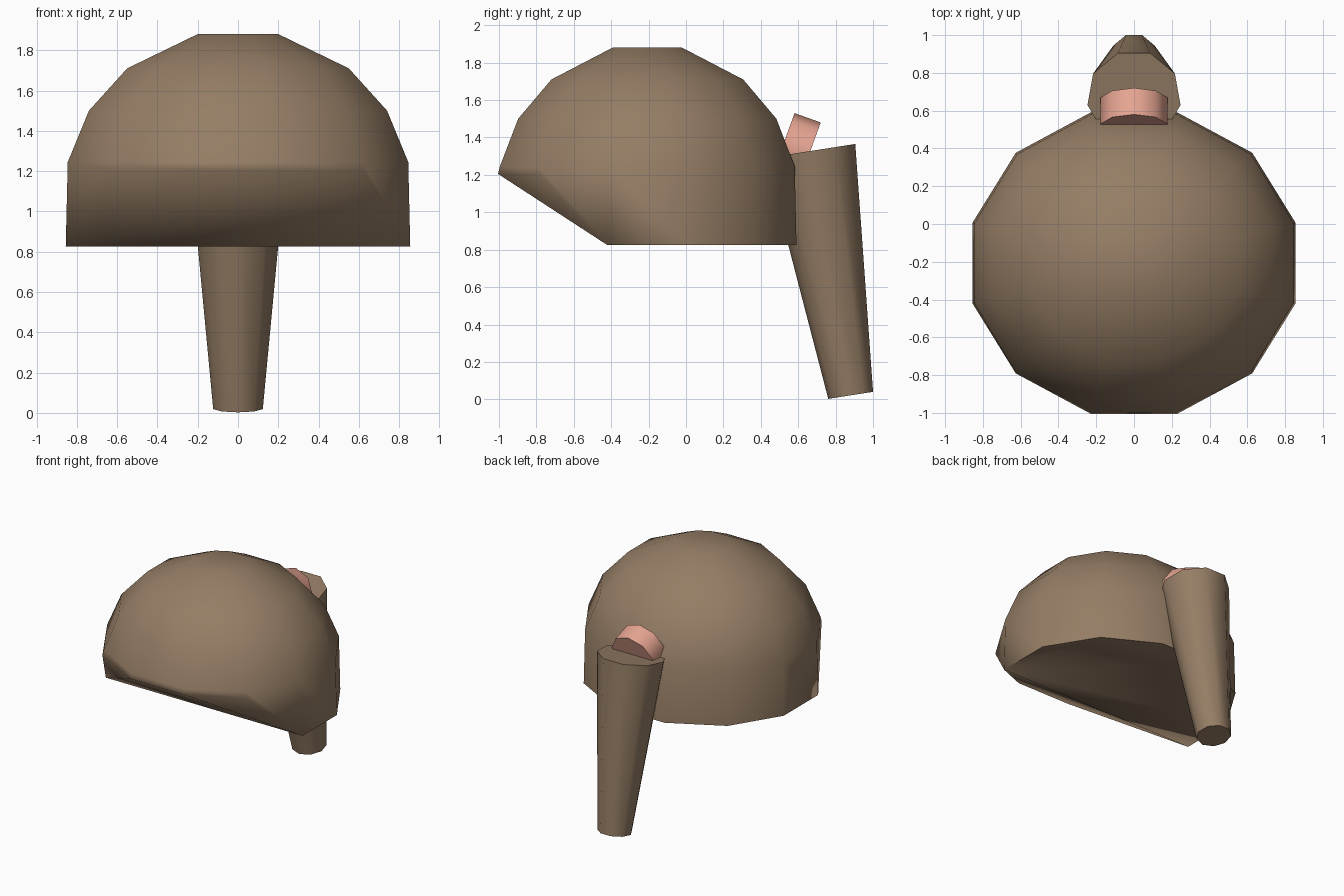
import bpy, bmesh
from math import sin, cos, pi, radians
from mathutils import Vector

if "Cube" in bpy.data.objects:
    bpy.data.objects.remove(bpy.data.objects["Cube"])


def material(name, color):
    m = bpy.data.materials.new(name)
    m.diffuse_color = color
    m.use_nodes = True
    m.node_tree.nodes["Principled BSDF"].inputs["Base Color"].default_value = m.diffuse_color
    return m


def ring(center, r, n, v, start):
    # polygon spanned by the x axis and the unit vector v
    c, v = Vector(center), Vector(v).normalized()
    return [c + Vector((r * sin(a), 0, 0)) + v * r * cos(a)
            for a in (start + 2 * pi * i / n for i in range(n))]


def loft(name, rings, mat, bottom=None):
    # skin a stack of rings (bottom to top) and cap both ends
    bm = bmesh.new()
    rows = [[bm.verts.new(p) for p in r] for r in rings]
    n = len(rows[0])
    for a, b in zip(rows, rows[1:]):
        for i in range(n):
            j = (i + 1) % n
            bm.faces.new((a[i], a[j], b[j], b[i]))
    bm.faces.new(rows[-1])
    for f in bottom or [range(n)]:
        bm.faces.new([rows[0][i] for i in f])
    bmesh.ops.recalc_face_normals(bm, faces=bm.faces)
    me = bpy.data.meshes.new(name)
    bm.to_mesh(me)
    bm.free()
    me.materials.append(mat)
    ob = bpy.data.objects.new(name, me)
    bpy.context.collection.objects.link(ob)
    bpy.ops.object.select_all(action='DESELECT')
    ob.select_set(True)
    bpy.context.view_layer.objects.active = ob
    bpy.ops.object.shade_smooth_by_angle(angle=radians(48))
    return ob


brown = material("hair_brown", (0.30, 0.205, 0.13, 1))
pink = material("tie_pink", (0.80, 0.38, 0.29, 1))

# Hair dome: twelve-sided rings, front of the lowest ring raised as a fringe
rings = []
for z, half in [(0.825, 0.855), (1.245, 0.845), (1.5, 0.74), (1.71, 0.55), (1.88, 0.2)]:
    pts = ring((0, 0, z), half / cos(pi / 12), 12, (0, 1, 0), pi / 12)
    for p in pts:
        p.y = p.y * 0.933 - 0.207
        if z < 1 and p.y < -0.6:
            p.z = 1.205
    rings.append(pts)
# underside: flat rear, sloped front, two corner triangles
loft("hair_dome", rings, brown,
     [(8, 9, 10, 11, 0, 1, 2, 3), (3, 5, 6, 8), (3, 4, 5), (6, 7, 8)])

# Ponytail: tilted nine-sided taper, flat side to the back
back = (0, 0.988, 0.155)
loft("ponytail", [ring((0, 0.884, 0.022), 0.125, 9, back, pi / 9),
                  ring((0, 0.673, 1.329), 0.25, 9, back, pi / 9)], brown)

# Hair tie: short nine-sided drum joining dome and ponytail
up = (0, 0.34, 0.94)
loft("hair_tie", [ring((0, 0.519, 1.361), 0.18, 9, up, 0),
                  ring((0, 0.659, 1.311), 0.18, 9, up, 0)], pink)
